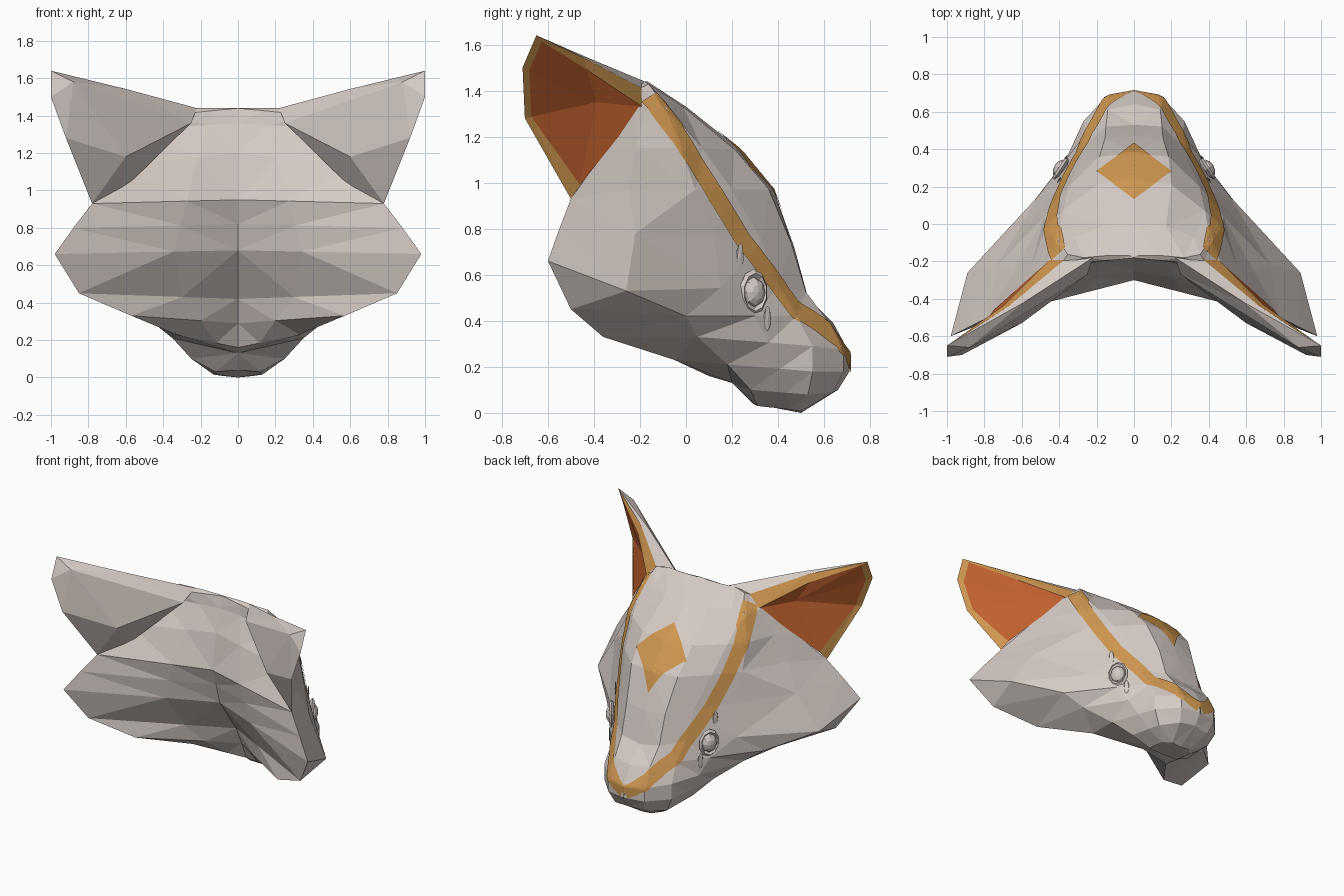
import bpy
import bmesh
import math
from mathutils import Vector
from mathutils.bvhtree import BVHTree

default_cube = bpy.data.objects.get("Cube")
if default_cube:
    bpy.data.objects.remove(default_cube, do_unlink=True)


def make_material(name, red, green, blue):
    material = bpy.data.materials.new(name)
    material.use_nodes = True
    colour = (red, green, blue, 1)
    material.diffuse_color = colour
    material.node_tree.nodes["Principled BSDF"].inputs["Base Color"].default_value = colour
    return material


fur = make_material("pale warm grey", .66, .59, .55)
amber = make_material("amber marking", .62, .31, .08)
rust = make_material("rust inner ear", .53, .12, .028)


def build_object(name, points, faces, materials, slots=None, mirrored=False):
    """Make a flat shaded mesh, optionally with its mirror image welded on."""
    bm = bmesh.new()
    for side in ((1, -1) if mirrored else (1,)):
        corners = [bm.verts.new((p[0] * side, p[1], p[2])) for p in points]
        for index, face in enumerate(faces):
            order = face if side == 1 else face[::-1]
            made = bm.faces.new([corners[i] for i in order])
            made.material_index = slots[index] if slots else 0
    bmesh.ops.remove_doubles(bm, verts=bm.verts, dist=.0005)
    bmesh.ops.triangulate(bm, faces=bm.faces)
    bmesh.ops.recalc_face_normals(bm, faces=bm.faces)
    mesh = bpy.data.meshes.new(name)
    bm.to_mesh(mesh)
    bm.free()
    for material in materials:
        mesh.materials.append(material)
    item = bpy.data.objects.new(name, mesh)
    bpy.context.scene.collection.objects.link(item)
    return item


def grid_faces(rows, columns):
    return [(r * columns + c, r * columns + c + 1,
             (r + 1) * columns + c + 1, (r + 1) * columns + c)
            for r in range(rows - 1) for c in range(columns - 1)]


# Guide curves of the head, each running from chin to crown
front_profile = [(.5, 0), (.66, .1), (.71, .18), (.71, .26), (.64, .39), (.53, .5),
                 (.47, .72), (.38, .97), (.24, 1.14), (0, 1.33), (-.17, 1.44)]
eye_line = [(.13, .45, .015), (.22, .53, .08), (.27, .55, .18), (.27, .55, .29),
            (.26, .48, .42), (.28, .4, .55), (.29, .33, .75), (.35, .2, .97),
            (.38, .07, 1.15), (.32, -.07, 1.33), (.27, -.18, 1.44)]
cheek_line = [(.12, .31, .03), (.25, .28, .1), (.35, .18, .21), (.5, .05, .33),
              (.63, 0, .42), (.89, -.26, .53), (.73, -.22, .78), (.64, -.25, .97),
              (.55, -.22, 1.15), (.45, -.17, 1.32), (.38, -.2, 1.41)]
rear_rim = [(0, .29, .04), (0, .2, .13), (.33, -.05, .23), (.57, -.36, .33),
            (.85, -.5, .45), (.98, -.6, .66), (.88, -.55, .8), (.78, -.5, .93),
            (.62, -.35, 1.14), (.47, -.22, 1.33), (.4, -.22, 1.4)]
nape_profile = [(.29, .04), (.2, .13), (.1, .16), (.04, .29), (-.02, .42), (-.21, .68),
                (-.25, .82), (-.3, .95), (-.25, 1.2), (-.2, 1.36), (-.18, 1.44)]

# Head lofted across the guide curves
head_points = []
for front, eye, cheek, rim, nape in zip(front_profile, eye_line, cheek_line,
                                        rear_rim, nape_profile):
    front, nape = Vector((0, *front)), Vector((0, *nape))
    eye, cheek, rim = Vector(eye), Vector(cheek), Vector(rim)
    bulge = eye.x * .2 * min(1, 3 - 2 * front.z)
    bridge = front.lerp(eye, .5) + Vector((.01, bulge, 0))
    temple = eye.lerp(cheek, .38) + Vector((.05, .03, 0)) * max(0, front.z - .6)
    head_points += [front, bridge, eye, temple, cheek, rim, rim.lerp(nape, .65), nape]
columns = 8
row_count = len(front_profile)
head_faces = grid_faces(row_count, columns)
last_row = (row_count - 1) * columns
head_faces.append(tuple(range(columns))[::-1])
head_faces.append(tuple(range(last_row, last_row + columns)))
# Skip the degenerate chin seam on the centre line
head_faces = [f for f in head_faces
              if len({tuple(round(v, 3) for v in head_points[i]) for i in f}) > 2]
head = build_object("head", head_points, head_faces, [fur], mirrored=True)

surface_mesh = bmesh.new()
surface_mesh.from_mesh(head.data)
surface = BVHTree.FromBMesh(surface_mesh)
surface_mesh.free()

# Ears: amber rim, hollow rust inside, fur back
ear_outer = [(.37, -.19, 1.41), (.67, -.44, 1.54), (1, -.65, 1.64), (1, -.71, 1.5),
             (.92, -.7, 1.28), (.78, -.5, .93)]
ear_hollow = Vector((.61, -.39, 1.35))
ear_inner = [Vector(p).lerp(ear_hollow, .09) for p in ear_outer]
ear_inner[0], ear_inner[1] = Vector((.45, -.19, 1.33)), Vector((.69, -.43, 1.49))
ear_inner[-1] = Vector((.75, -.46, .99))
ear_back = [(.22, -.18, 1.44), (.25, -.27, 1.36), (.88, -.66, 1.58), (.6, -.53, 1.18),
            (.62, -.4, 1.0), (.59, -.42, 1.54)]
ear_points = ear_outer + ear_inner + [ear_hollow] + ear_back
hollow, crown, root, ridge, bulge, base, spine = range(12, 19)
ear_faces, ear_slots = [], []
for i in range(5):
    ear_faces += [(i, i + 1, i + 7, i + 6), (i + 6, i + 7, hollow)]
    ear_slots += [1, 2]
back_faces = [(11, 6, hollow), (crown, 0, spine), (0, 1, spine), (spine, 1, 2),
              (spine, 2, ridge), (crown, spine, root), (spine, ridge, root),
              (root, ridge, bulge), (ridge, 2, 3), (ridge, 3, 4), (ridge, 4, bulge),
              (bulge, 4, 5), (bulge, 5, base), (root, bulge, base)]
ear_faces += back_faces
ear_slots += [2] + [0] * (len(back_faces) - 1)
for side, label in ((1, "left"), (-1, "right")):
    build_object(label + "_ear", [(p[0] * side, p[1], p[2]) for p in ear_points],
                 ear_faces, [fur, amber, rust], ear_slots)


# Painted markings laid on the head as thin plates
def on_surface(point):
    place, normal, _, _ = surface.find_nearest(point)
    return place + normal * .006


def walk(path, t):
    span = t * (len(path) - 1)
    i = min(int(span), len(path) - 2)
    return Vector(path[i]).lerp(Vector(path[i + 1]), span - i)


stripe_path = [(.4, -.17, 1.36), (.435, .01, 1.12), (.415, .12, .95), (.36, .24, .75),
               (.32, .33, .64), (.28, .41, .54), (.25, .47, .45), (.2, .55, .4),
               (.15, .64, .33), (.07, .69, .26), (0, .71, .22)]
steps, across = 90, 9
stripe_points = []
for s in range(steps):
    t = s / (steps - 1)
    middle = walk(stripe_path, t)
    tangent = walk(stripe_path, min(t + .05, 1)) - walk(stripe_path, max(t - .05, 0))
    outward = middle - Vector((0, -.2, .5))
    sideways = tangent.cross(outward).normalized()
    if s == steps - 1:
        sideways = Vector((0, 0, 1))
    for a in range(across):
        offset = 2 * a / (across - 1) - 1
        stripe_points.append(on_surface(middle + sideways * .048 * offset))
stripe_faces = grid_faces(steps, across)
for side, label in ((1, "left"), (-1, "right")):
    build_object(label + "_face_stripe", [(p.x * side, p.y, p.z) for p in stripe_points],
                 stripe_faces, [amber])

diamond_points = []
cells = 13
for i in range(cells):
    for j in range(cells):
        u, v = i / (cells - 1), j / (cells - 1)
        place, normal, _, _ = surface.ray_cast(
            Vector((.2 * (u - v), .13 + .15 * (u + v), 2)), Vector((0, 0, -1)))
        diamond_points.append(place + normal * .005)
build_object("forehead_diamond", diamond_points, grid_faces(cells, cells), [amber])


# Eyes: faceted ball in a ring, with a small flat fold at each corner
def finish(name, scale):
    item = bpy.context.object
    item.name = name
    item.scale = scale
    item.data.materials.append(fur)


for side, label in ((1, "left"), (-1, "right")):
    centre = on_surface(Vector((.37 * side, .275, .52)))
    turn = (0, math.pi / 2, math.radians(33 if side == 1 else 147))
    bpy.ops.mesh.primitive_uv_sphere_add(segments=8, ring_count=6, radius=.055,
                                         location=centre, rotation=turn)
    finish(label + "_eye", (1.2, 1, .7))
    bpy.ops.mesh.primitive_torus_add(major_segments=10, minor_segments=4, major_radius=.066,
                                     minor_radius=.014, location=centre, rotation=turn)
    finish(label + "_eye_ring", (1.25, .9, 1))
    for y, z, corner in ((.2, .67, "outer"), (.35, .41, "inner")):
        spot = on_surface(Vector((.36 * side, y, z)))
        bpy.ops.mesh.primitive_ico_sphere_add(subdivisions=1, radius=.05, location=spot,
                                              rotation=turn)
        finish(label + "_" + corner + "_eye_fold", (1.2, .4, .1))
